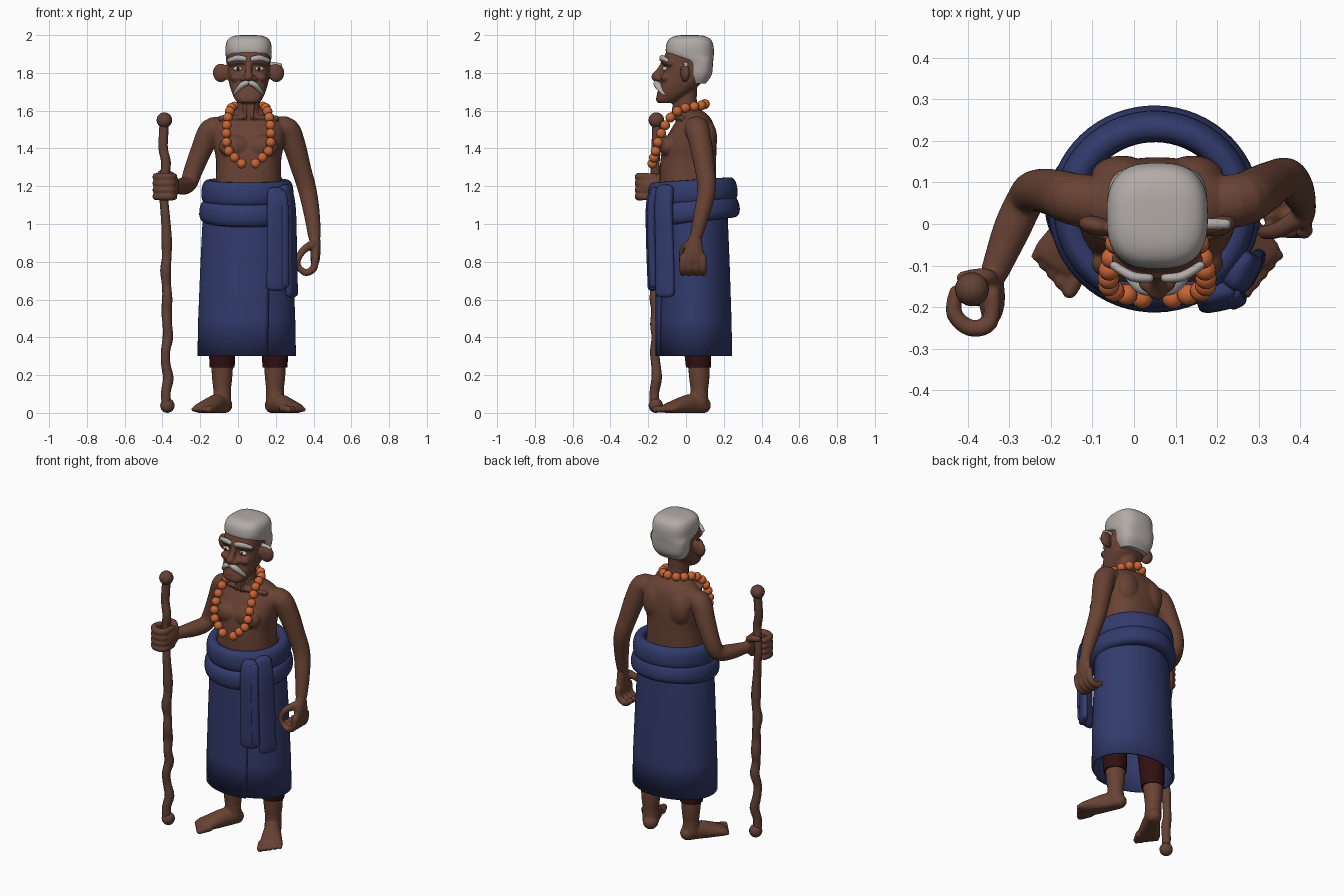
import bpy, bmesh, math, random
from mathutils import Vector, Matrix

if "Cube" in bpy.data.objects:
    bpy.data.objects.remove(bpy.data.objects["Cube"])

random.seed(4)
CX = 0.056  # the figure's own mid line


def material(name, rgb):
    m = bpy.data.materials.new(name)
    m.diffuse_color = (*rgb, 1)
    m.use_nodes = True
    m.node_tree.nodes["Principled BSDF"].inputs["Base Color"].default_value = m.diffuse_color
    return m


SKIN = material("brown skin", (0.14, 0.055, 0.034))
BLUE = material("blue cloth", (0.032, 0.043, 0.15))
HAIR = material("grey hair", (0.45, 0.41, 0.39))
BEAD = material("orange bead", (0.58, 0.13, 0.035))
WOOD = material("staff wood", (0.125, 0.053, 0.036))
SHORT = material("dark maroon", (0.03, 0.005, 0.006))
WHITE = material("eye white", (0.55, 0.5, 0.46))
DARK = material("dark pupil", (0.01, 0.007, 0.006))


def finish(name, bm, mat):
    bmesh.ops.recalc_face_normals(bm, faces=bm.faces)
    me = bpy.data.meshes.new(name)
    bm.to_mesh(me)
    bm.free()
    me.materials.append(mat)
    for p in me.polygons:
        p.use_smooth = True
    ob = bpy.data.objects.new(name, me)
    bpy.context.collection.objects.link(ob)
    return ob


def ball(name, loc, size, mat, rot=(0, 0, 0), n=20):
    bm = bmesh.new()
    bmesh.ops.create_uvsphere(bm, u_segments=n, v_segments=n // 2 + 2, radius=1)
    r = Matrix.Rotation(rot[2], 4, 'Z') @ Matrix.Rotation(rot[1], 4, 'Y') @ Matrix.Rotation(rot[0], 4, 'X')
    bm.transform(Matrix.Translation(loc) @ r @ Matrix.Diagonal((*size, 1)))
    return finish(name, bm, mat)


def spline(pts, steps):
    """Catmull-Rom through rows of any width."""
    out = []
    for i in range(len(pts) - 1):
        a, b, c, d = (pts[max(i - 1, 0)], pts[i], pts[i + 1], pts[min(i + 2, len(pts) - 1)])
        for k in range(steps):
            t = k / steps
            out.append([0.5 * (2 * q + (r - p) * t + (2 * p - 5 * q + 4 * r - s) * t * t
                               + (3 * q - p - 3 * r + s) * t ** 3) for p, q, r, s in zip(a, b, c, d)])
    out.append(list(pts[-1]))
    return out


def loft(name, pts, mat, up=(0, 1, 0), flat=False, p=2.0, n=20, steps=4, floor=None):
    """Rows x,y,z,r or x,y,z,rx,ry swept into a closed skin; flat keeps rings level."""
    rows = spline([(*q, q[3]) if len(q) == 4 else q for q in pts], steps)
    bm, rings, side = bmesh.new(), [], None
    cen = [Vector(r[:3]) for r in rows]

    def ring(c, a, b):
        vs = []
        for k in range(n):
            th = 2 * math.pi * k / n
            f = lambda v: math.copysign(abs(v) ** (2 / p), v)
            v = c + a * f(math.cos(th)) + b * f(math.sin(th))
            if floor is not None:
                v.z = max(v.z, floor)
            vs.append(bm.verts.new(v))
        rings.append(vs)

    last = len(rows) - 1
    for i, r in enumerate(rows):
        if flat:
            ring(cen[i], Vector((r[3], 0, 0)), Vector((0, r[4], 0)))
            continue
        t = (cen[min(i + 1, last)] - cen[max(i - 1, 0)]).normalized()
        side = t.cross(Vector(up)) if side is None else side - t * side.dot(t)
        side.normalize()
        oth = side.cross(t)
        caps = [(0, 1)]
        if i in (0, last):  # round the ends
            caps = [(math.sin(a), math.cos(a)) for a in (0, 0.5, 1.0, 1.35)]
            if i == 0:
                caps = [(-o, s) for o, s in reversed(caps)]
        for o, s in caps:
            ring(cen[i] + t * o * min(r[3], r[4]), side * r[3] * s, oth * r[4] * s)
    for a, b in zip(rings, rings[1:]):
        for k in range(n):
            bm.faces.new((a[k], a[(k + 1) % n], b[(k + 1) % n], b[k]))
    bm.faces.new(rings[0])
    bm.faces.new(rings[-1])
    return finish(name, bm, mat)


body = []  # skin parts, fused at the end

# torso, neck and head: level rings
body.append(loft("torso", [(CX, .015, 1.08, .175, .145), (CX, .01, 1.2, .175, .15), (CX, .012, 1.33, .172, .148),
    (CX, .022, 1.43, .188, .138), (CX, .04, 1.52, .19, .108), (CX, .045, 1.57, .145, .078),
    (CX, .02, 1.605, .075, .06)], SKIN, flat=True, p=2.3, n=36))
body.append(loft("neck", [(CX, .02, 1.52, .075), (CX, .0, 1.62, .06), (CX, -.0, 1.76, .06)], SKIN))
body.append(loft("head", [(CX, -.105, 1.64, .055, .045), (CX, -.097, 1.66, .072, .062), (CX, -.06, 1.7, .09, .088),
    (CX, -.025, 1.75, .104, .108), (CX, -.0, 1.82, .111, .117), (CX, .002, 1.88, .113, .118),
    (CX, .006, 1.905, .11, .114), (CX, .015, 1.94, .095, .098)], SKIN, flat=True, p=2.7, n=36))
body.append(loft("nose", [(CX, -.115, 1.85, .016), (CX, -.14, 1.81, .018), (CX, -.158, 1.78, .026)], SKIN))
for s in (-1, 1):
    X = lambda d: CX + s * d
    body.append(ball("nostril", (X(.025), -.142, 1.77), (.02, .022, .017), SKIN))
    body.append(ball("ear", (X(.147), -.005, 1.8), (.044, .024, .05), SKIN, (0, 0, s * .25)))
    body.append(ball("cheek", (X(.062), -.105, 1.775), (.035, .03, .025), SKIN))
    body.append(loft("brow_ridge", [(X(.0), -.118, 1.862, .016), (X(.06), -.112, 1.862, .017),
        (X(.098), -.085, 1.85, .014)], SKIN, up=(0, 0, 1)))
    body.append(loft("neck_cord", [(X(.025), -.057, 1.66, .009), (X(.018), -.075, 1.56, .009)], SKIN, n=8))
    body.append(ball("chest_muscle", (X(.075), -.095, 1.41), (.085, .045, .06), SKIN))
    body.append(ball("shoulder_blade", (X(.085), .115, 1.45), (.075, .05, .1), SKIN))
    body.append(loft("collar_bone", [(X(.02), -.055, 1.565, .013), (X(.15), -.02, 1.56, .014)], SKIN, up=(0, 0, 1)))
    # legs and splayed feet
    a = math.radians(30)
    F = lambda u, w: (X(.14 + u * math.sin(a) + w * math.cos(a)), .07 - u * math.cos(a) + w * math.sin(a))
    body.append(loft("lower_leg", [(X(.14), .07, .05, .05), (X(.14), .07, .12, .047), (X(.14), .07, .2, .055),
                                   (X(.14), .06, .45, .07)], SKIN))
    body.append(loft("foot", [(*F(-.02, 0), .04, .045, .045), (*F(.05, 0), .045, .05, .055),
        (*F(.12, .002), .035, .06, .045), (*F(.185, .005), .024, .068, .03)], SKIN, up=(0, 0, 1), floor=0))
    for k in range(5):
        w = -.05 + .026 * k
        r = .022 - .002 * k
        body.append(loft("toe", [(*F(.17, w), .024, r), (*F(.235 - .008 * k, w * 1.08), .018, r * .9)],
                         SKIN, up=(0, 0, 1), floor=0, n=12))
    # face details
    ball("eye", (X(.058), -.111, 1.822), (.024, .014, .013), WHITE)
    ball("pupil", (X(.056), -.121, 1.822), (.009, .006, .01), DARK, n=12)
    loft("eyebrow", [(X(.02), -.13, 1.874, .011, .014), (X(.06), -.126, 1.879, .012, .016),
        (X(.104), -.1, 1.866, .01, .012)], HAIR, up=(0, 0, 1), n=12)
    loft("moustache", [(X(.004), -.152, 1.75, .014, .018), (X(.035), -.15, 1.735, .016, .02),
        (X(.066), -.125, 1.7, .011, .014), (X(.078), -.112, 1.685, .005)], HAIR, up=(0, -1, 0), n=12)
loft("ear_tuft", [(X(.12), 0, 1.845, .014), (X(.165), 0, 1.84, .012)], HAIR, up=(0, 0, 1), n=12)
body.append(ball("lower_lip", (CX, -.14, 1.69), (.04, .016, .011), SKIN))

# hair cap: lower rings sit only at the back
loft("hair_cap", [(CX, .06, 1.745, .085, .045), (CX, .068, 1.79, .108, .068), (CX, .07, 1.855, .118, .073),
    (CX, .025, 1.893, .121, .122), (CX, .02, 1.945, .121, .125), (CX, .02, 1.98, .106, .108),
    (CX, .02, 1.997, .07, .07), (CX, .02, 2.0, .02, .02)], HAIR, flat=True, p=2.7, n=40)

# hanging arm and curled hand
body.append(loft("hanging_arm", [(.2, .05, 1.5, .065), (.262, .06, 1.5, .064), (.3, .08, 1.41, .06),
    (.335, .1, 1.29, .053), (.367, .11, 1.18, .049), (.39, .085, 1.06, .043), (.404, .055, .94, .034)], SKIN))
body.append(loft("hanging_palm", [(.405, .05, .93, .033, .03), (.41, .042, .87, .05, .028), (.408, .038, .81, .06, .025)],
                 SKIN, up=(1, 0, 0)))
for k in range(4):
    y = -.015 + .035 * k
    body.append(loft("hanging_finger", [(.41, y, .82, .021), (.4, y, .765, .02), (.36, y, .742, .019),
        (.325, y, .765, .017)], SKIN, n=12))
body.append(loft("hanging_thumb", [(.39, .01, .89, .024), (.345, -.015, .86, .02), (.316, -.02, .81, .018),
    (.318, -.018, .775, .016)], SKIN, n=12))

# bent arm and fist on the staff
body.append(loft("bent_arm", [(-.085, .05, 1.5, .065), (-.145, .06, 1.495, .063), (-.19, .075, 1.4, .057),
    (-.238, .08, 1.28, .05), (-.262, .055, 1.215, .046), (-.295, -.015, 1.2, .045), (-.335, -.115, 1.2, .034)], SKIN))
body.append(ball("fist_palm", (-.342, -.175, 1.2), (.032, .07, .06), SKIN))
for k in range(4):
    z = 1.145 + .035 * k
    body.append(loft("fist_finger", [(-.34, -.17, z, .019), (-.348, -.238, z, .021), (-.395, -.25, z, .021),
        (-.433, -.215, z, .02), (-.428, -.165, z, .018)], SKIN, up=(0, 0, 1), n=12))
body.append(loft("fist_thumb", [(-.345, -.14, 1.235, .023), (-.36, -.125, 1.262, .02), (-.41, -.13, 1.268, .018)],
                 SKIN, up=(0, 0, 1), n=12))

# fuse all skin into one smooth body
bpy.ops.object.select_all(action='DESELECT')
for ob in body:
    ob.select_set(True)
bpy.context.view_layer.objects.active = body[0]
bpy.ops.object.join()
skin = bpy.context.object
skin.name = "body"
re = skin.modifiers.new("fuse", 'REMESH')
re.mode, re.voxel_size, re.use_smooth_shade = 'VOXEL', .0065, True
sm = skin.modifiers.new("soften", 'SMOOTH')
sm.factor, sm.iterations = .5, 4

# knobbly staff
staff = []
for k in range(22):
    z = .04 + 1.5 * k / 21
    staff.append((-.374 - .012 * z + random.uniform(-.009, .009), -.16 + random.uniform(-.008, .008), z,
                  random.uniform(.023, .029)))
loft("staff", staff, WOOD, n=12, steps=3)
ball("staff_top_knob", (-.39, -.157, 1.55), (.041, .041, .041), WOOD)
ball("staff_foot_knob", (-.374, -.16, .039), (.038, .038, .039), WOOD)

# bead necklace: even spacing along a path
half = spline([(0, .1, 1.635), (.06, .07, 1.625), (.09, .0, 1.615), (.102, -.055, 1.59), (.114, -.1, 1.54),
               (.117, -.135, 1.47), (.107, -.16, 1.39), (.037, -.178, 1.32)], 40)
dist, marks = 0, [half[0]]
total = sum((Vector(b) - Vector(a)).length for a, b in zip(half, half[1:]))
gap = total / 11
for a, b in zip(half, half[1:]):
    dist += (Vector(b) - Vector(a)).length
    if dist >= gap * len(marks) - 1e-4:
        marks.append(b)
for i, (x, y, z) in enumerate(marks):
    for s in ((1,) if i == 0 else (-1, 1)):
        ball("necklace_bead", (CX + s * x, y, z), (.026, .026, .026), BEAD, n=16)

# wrapped skirt: a spiral sheet whose outer end laps over the front
bm = bmesh.new()
N, rows = 72, []
for z, rx, ry, cy in [(1.15, .2, .17, .035), (1.0, .224, .175, .037), (.8, .234, .18, .04), (.5, .246, .187, .043),
                      (.3, .25, .189, .045)]:
    start = math.radians(-78 + 8 * (z - .3))
    row = []
    for k in range(N + 1):
        t = k / N
        th = start + t * (2 * math.pi + .2)
        grow = .016 * max(0, t - .15)
        row.append(bm.verts.new((.05 + (rx + grow) * math.cos(th), cy + (ry + grow) * math.sin(th), z)))
    rows.append(row)
for a, b in zip(rows, rows[1:]):
    for k in range(N):
        bm.faces.new((a[k], a[k + 1], b[k + 1], b[k]))
skirt = finish("wrapped_skirt", bm, BLUE)
sol = skirt.modifiers.new("cloth", 'SOLIDIFY')
sol.thickness, sol.offset = .012, 0

# two waist rolls
def roll(name, z0, tilt, r, rr, rz):
    pts = []
    for k in range(33):
        th = math.radians(-48 + 365 * k / 32)
        pts.append((.05 + r * math.cos(th), .035 + (r - .007) * math.sin(th), z0 + tilt * math.sin(th), rr, rz))
    loft(name, pts, BLUE, up=(0, 0, 1), p=2.4, steps=2)

roll("upper_waist_roll", 1.17, .014, .208, .036, .064)
roll("lower_waist_roll", 1.068, .025, .213, .042, .06)

# hanging sash ends
loft("sash_front", [(.2, -.165, 1.17, .045, .025), (.203, -.185, 1.1, .05, .024), (.205, -.187, .9, .052, .02),
    (.205, -.178, .665, .055, .02)], BLUE, up=(.2, -1, 0), p=3)
loft("sash_fold", [(.235, -.17, 1.16, .022, .018), (.246, -.185, 1.05, .022, .018), (.248, -.175, .68, .022, .018)],
     BLUE, up=(.5, -1, 0), p=3)
loft("sash_side", [(.25, -.11, 1.18, .05, .03), (.272, -.118, 1.08, .05, .024), (.28, -.112, .85, .052, .02),
    (.284, -.11, .63, .054, .02)], BLUE, up=(1, -.5, 0), p=3)

# shorts under the skirt
for s in (-1, 1):
    loft("shorts_leg", [(CX + s * .14, .066, .24, .066), (CX + s * .135, .05, .5, .08), (CX + s * .1, .035, .85, .1),
        (CX + s * .07, .03, 1.0, .11)], SHORT, flat=True)

# keep hard edges on cloth ends
bpy.ops.object.select_all(action='DESELECT')
for ob in bpy.data.objects:
    if ob.type == 'MESH' and ob is not skin:
        ob.select_set(True)
        bpy.context.view_layer.objects.active = ob
bpy.ops.object.shade_smooth_by_angle(angle=math.radians(50))
